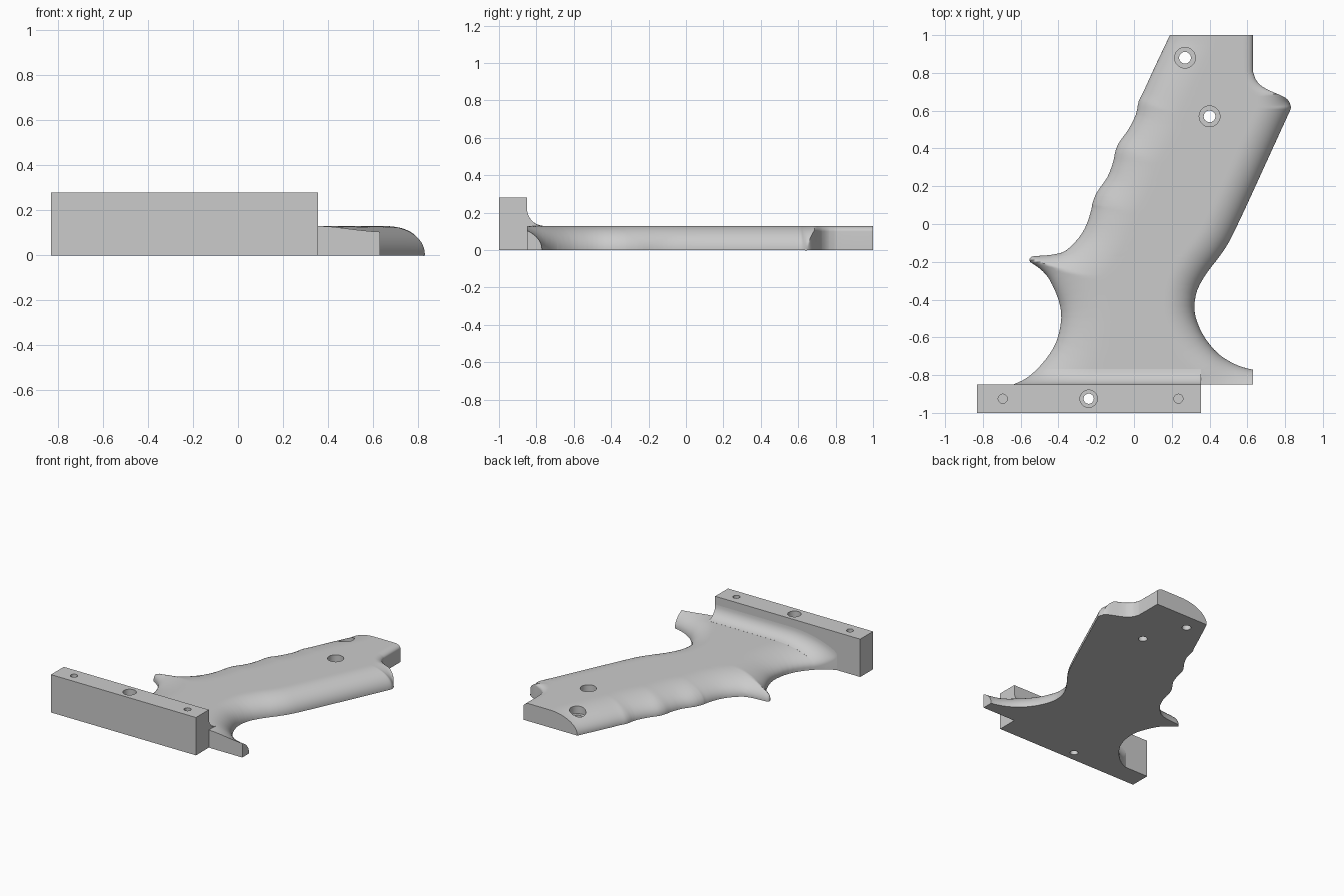
import bpy, bmesh, math

if "Cube" in bpy.data.objects:
    bpy.data.objects.remove(bpy.data.objects["Cube"])

TOP, BACK, WALL = 0.13, 1.0, -0.85   # plateau height, grip end, rail face

grey = bpy.data.materials.new("plain_grey")
grey.use_nodes = True
grey.diffuse_color = (0.6, 0.6, 0.6, 1)
grey.node_tree.nodes["Principled BSDF"].inputs["Base Color"].default_value = (0.6, 0.6, 0.6, 1)


def smooth_path(points, steps=3):
    """Catmull-Rom curve that always rises in y."""
    pts = [points[0]] + points + [points[-1]]
    path = []
    for a, b, c, d in zip(pts, pts[1:], pts[2:], pts[3:]):
        for k in range(steps):
            t = k / steps
            path.append([0.5 * (2 * q + (r - p) * t + (2 * p - 5 * q + 4 * r - s) * t * t
                                + (3 * q - p - 3 * r + s) * t ** 3)
                         for p, q, r, s in zip(a, b, c, d)])
    path.append(list(points[-1]))
    for p, q in zip(path, path[1:]):
        q[1] = max(q[1], p[1] + 0.0003)
    return path


def with_edge(points, width, lip):
    return [(x, y, width, lip) for x, y in points]


# Outlines: x, y, width of the rounded edge, height of its lip
trigger_arc = with_edge([(-.64, WALL), (-.56, -.81), (-.47, -.72), (-.41, -.62), (-.385, -.5),
                         (-.4, -.4), (-.45, -.29), (-.5, -.235), (-.55, -.2)], 0.25, 0.02)
finger_side = with_edge([(-.55, -.18), (-.53, -.17), (-.48, -.167), (-.42, -.16), (-.36, -.14),
                         (-.29, -.07), (-.25, 0), (-.225, .08), (-.22, .11), (-.195, .17),
                         (-.14, .25), (-.11, .33), (-.1, .38), (-.08, .43), (-.03, .5),
                         (.01, .58), (.025, .65), (.05, .7), (.1, .81), (.19, BACK)], 0.23, 0.005)
tang = with_edge([(.63, -.77), (.6, -.765), (.53, -.74)], 0.2, 0.005)
web = with_edge([(.45, -.69), (.38, -.61), (.335, -.52), (.32, -.44), (.335, -.35),
                 (.385, -.26), (.45, -.175), (.5, -.1), (.55, 0), (.62, .15), (.7, .325),
                 (.78, .5), (.81, .565), (.826, .6), (.83, .62), (.82, .65)], 0.16, 0.005)
shoulder = with_edge([(.79, .675), (.7, .715), (.655, .75), (.635, .79), (.63, .83),
                      (.63, BACK)], 0.05, 0.1)
left = smooth_path(trigger_arc + finger_side)
right = smooth_path(tang + web + shoulder)


def edge_x(path, y):
    if y <= path[0][1]:
        return path[0][0]
    for p, q in zip(path, path[1:]):
        if y <= q[1]:
            return p[0] + (q[0] - p[0]) * (y - p[1]) / (q[1] - p[1])
    return path[-1][0]


def height(x, y):
    """Plateau height, rounded down towards the outlines."""
    z = TOP
    for path in (left, right):
        for p, q in zip(path, path[1:]):
            reach = max(p[2], q[2])
            if p[1] - reach > y or q[1] + reach < y:
                continue
            dx, dy = q[0] - p[0], q[1] - p[1]
            t = min(1, max(0, ((x - p[0]) * dx + (y - p[1]) * dy) / (dx * dx + dy * dy)))
            d = math.hypot(x - p[0] - dx * t, y - p[1] - dy * t)
            width = p[2] + (q[2] - p[2]) * t
            if d < width:
                lip = p[3] + (q[3] - p[3]) * t
                z = min(z, lip + (TOP - lip) * math.sqrt(1 - (1 - d / width) ** 2))
    return z


def make_object(name, bm):
    bmesh.ops.recalc_face_normals(bm, faces=bm.faces)
    mesh = bpy.data.meshes.new(name)
    bm.to_mesh(mesh)
    bm.free()
    mesh.materials.append(grey)
    obj = bpy.data.objects.new(name, mesh)
    bpy.context.collection.objects.link(obj)
    return obj


def lofted_solid(name, ys, x_range, z_at, columns, floor):
    """Solid with a shaped top over a flat floor, built in rows along y."""
    bm = bmesh.new()
    rows = []
    for y in ys:
        a, b = x_range(y)
        top = []
        for i in range(columns + 1):
            x = a + (b - a) * (1 - math.cos(math.pi * i / columns)) / 2
            top.append(bm.verts.new((x, y, z_at(x, y))))
        rows.append((top, bm.verts.new((a, y, floor)), bm.verts.new((b, y, floor))))
    for (t0, a0, b0), (t1, a1, b1) in zip(rows, rows[1:]):
        for i in range(columns):
            bm.faces.new((t0[i], t0[i + 1], t1[i + 1], t1[i]))
        bm.faces.new((a0, a1, b1, b0))
        bm.faces.new((a0, t0[0], t1[0], a1))
        bm.faces.new((b0, b1, t1[-1], t0[-1]))
    for top, a, b in (rows[0], rows[-1]):
        bm.faces.new([a] + top + [b])
    return make_object(name, bm)


def drill(obj, x, y, radius, z0, z1):
    bm = bmesh.new()
    bmesh.ops.create_cone(bm, cap_ends=True, segments=32, radius1=radius, radius2=radius, depth=z1 - z0)
    bmesh.ops.translate(bm, verts=bm.verts, vec=(x, y, (z0 + z1) / 2))
    cutter = make_object("hole_cutter", bm)
    cutter.hide_render = True
    mod = obj.modifiers.new("hole", 'BOOLEAN')
    mod.operation, mod.solver, mod.object = 'DIFFERENCE', 'EXACT', cutter
    activate(obj)
    bpy.ops.object.modifier_apply(modifier=mod.name)
    bpy.data.objects.remove(cutter)


def activate(obj):
    bpy.ops.object.select_all(action='DESELECT')
    obj.select_set(True)
    bpy.context.view_layer.objects.active = obj


# Grip half with flat back, horn, finger grooves and tang
candidates = sorted([p[1] for p in left + right] + [WALL + i * 0.025 for i in range(75)])
ys = [WALL]
for y in candidates:
    if y - ys[-1] > 0.0015 and y < BACK - 0.002:
        ys.append(y)
ys.append(BACK)
grip = lofted_solid("grip_half", ys, lambda y: (edge_x(left, y), edge_x(right, y)), height, 44, 0)

# Concave blend between grip and rail
R = 0.09
fillet = lofted_solid("rail_fillet", [WALL + R * (1 - math.cos(i * math.pi / 17)) for i in range(9)],
                      lambda y: (edge_x(left, y), 0.355),
                      lambda x, y: height(x, y) + R - math.sqrt(R * R - (R - y + WALL) ** 2), 40, 0.002)

# Mounting rail
bm = bmesh.new()
bmesh.ops.create_cube(bm, size=1)
bmesh.ops.scale(bm, verts=bm.verts, vec=(1.187, 0.15, 0.28))
bmesh.ops.translate(bm, verts=bm.verts, vec=(-0.2375, -0.925, 0.14))
rail = make_object("mounting_rail", bm)

# Counterbored screw holes and blind pin holes
for obj, x, y, outer, inner, seat in ((grip, .27, .88, .055, .031, .07), (grip, .4, .57, .055, .031, .07),
                                      (rail, -.24, -.925, .046, .027, .2)):
    drill(obj, x, y, outer, seat, 0.5)
    drill(obj, x, y, inner, -0.1, 0.5)
for x in (-.695, .235):
    drill(rail, x, -.925, .024, .16, .5)

for obj in (grip, fillet, rail):
    activate(obj)
    bpy.ops.object.shade_smooth_by_angle(angle=math.radians(35))
